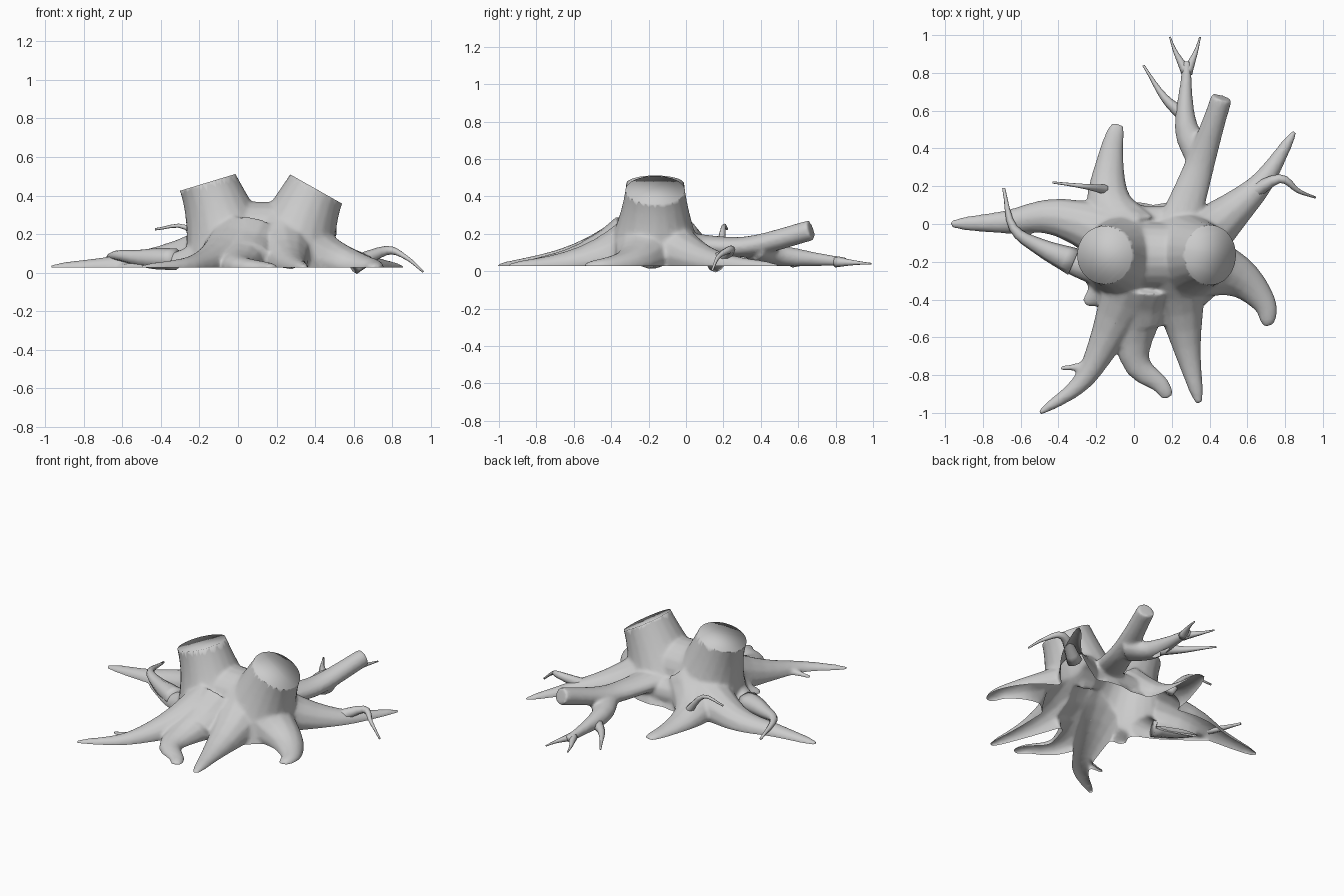
import bpy, bmesh, math
from mathutils import Vector

if "Cube" in bpy.data.objects:
    bpy.data.objects.remove(bpy.data.objects["Cube"])

Z = Vector((0, 0, 1))


def smooth_path(pts, n=4):
    """Catmull-Rom curve through the points; returns points and length fractions."""
    p = [Vector(q) for q in pts]
    p = [2 * p[0] - p[1]] + p + [2 * p[-1] - p[-2]]
    out = []
    for a, b, c, d in zip(p, p[1:], p[2:], p[3:]):
        for i in range(n):
            t = i / n
            out.append(b + (c - a) * t / 2 + (a - 2.5 * b + 2 * c - d / 2) * t ** 2
                       + (1.5 * (b - c) + (d - a) / 2) * t ** 3)
    out.append(p[-2])
    run = [0]
    for a, b in zip(out, out[1:]):
        run.append(run[-1] + (b - a).length)
    return out, [r / run[-1] for r in run]


def tube(bm, path, widths, heights, sides=12):
    """Closed tube with elliptical rings."""
    rings = []
    for i, p in enumerate(path):
        t = (path[min(i + 1, len(path) - 1)] - path[max(i - 1, 0)]).normalized()
        side = t.cross(Z).normalized()
        up = side.cross(t)
        angles = [2 * math.pi * k / sides for k in range(sides)]
        rings.append([bm.verts.new(p + side * widths[i] * math.cos(a) + up * heights[i] * math.sin(a))
                      for a in angles])
    for r, s in zip(rings, rings[1:]):
        for k in range(sides):
            j = (k + 1) % sides
            bm.faces.new((r[k], r[j], s[j], s[k]))
    bm.faces.new(rings[0][::-1])
    bm.faces.new(rings[-1])


def ground_root(bm, fat, *xy, tip=.015):
    """Root flaring high at the trunk and flattening out along the ground."""
    path, ts = smooth_path([(x, y, 0) for x, y in xy])
    for p, t in zip(path, ts):
        p.z = .025 + .12 * (1 - t) ** 3
    w = [.11 * (1 - t) ** 2 + fat * (1 - t) ** .5 for t in ts]
    tube(bm, path, [v + tip for v in w], [.95 * v + .015 for v in w])


def limb(bm, w0, w1, *pts, sides=12, tall=.056):
    """Tapered branch through free points."""
    path, ts = smooth_path(pts)
    w = [w1 + (w0 - w1) * (1 - t) ** 1.5 for t in ts]
    tube(bm, path, w, [min(v, tall) for v in w], sides)


def make_object(name, bm):
    bmesh.ops.recalc_face_normals(bm, faces=bm.faces)
    me = bpy.data.meshes.new(name)
    bm.to_mesh(me)
    bm.free()
    ob = bpy.data.objects.new(name, me)
    bpy.context.collection.objects.link(ob)
    return ob


def shade(ob):
    bpy.ops.object.select_all(action='DESELECT')
    ob.select_set(True)
    bpy.context.view_layer.objects.active = ob
    bpy.ops.object.shade_smooth_by_angle(angle=math.radians(120))


bm = bmesh.new()

# Two leaning trunks sharing one base: each flares downwards
for base_x, top_x in ((.0, -.2), (.22, .475)):
    path, ts = smooth_path([(base_x, -.18, -.05), (base_x * .75 + top_x * .25, -.17, .15),
                            (base_x * .4 + top_x * .6, -.165, .37), (top_x, -.165, .57)])
    w = [.15 + .19 * (1 - t) ** 2 for t in ts]
    tube(bm, path, w, [v * .97 for v in w], 20)

# Saddle between the trunks and the sloping mound in front
limb(bm, .185, .175, (-.1, -.17, .19), (.38, -.17, .19), sides=20, tall=.18)
limb(bm, .3, .17, (.05, -.15, .12), (.03, -.5, 0), sides=20, tall=.19)

# Ground roots, from inside the trunk out to the tip
ground_root(bm, .06, (0, -.1), (-.4, .035), (-.68, .01), (-.97, 0), tip=.02)
ground_root(bm, .035, (0, -.25), (-.3, -.21), (-.5, -.12), (-.62, -.05))
ground_root(bm, .07, (0, -.25), (-.26, -.42), tip=.025)
ground_root(bm, .05, (-.03, -.08), (-.135, .12), (-.12, .38), (-.085, .53), tip=.035)
ground_root(bm, .05, (.3, -.12), (.58, .12), (.7, .25), (.85, .49))
ground_root(bm, .07, (.3, -.2), (.55, -.28), (.69, -.42), (.71, -.54), tip=.028)
ground_root(bm, .055, (.22, -.25), (.28, -.65), (.345, -.95), tip=.02)
ground_root(bm, .05, (.05, -.3), (0, -.7), (.14, -.85), (.18, -.92), tip=.03)
ground_root(bm, .045, (0, -.3), (-.17, -.66), (-.29, -.85), (-.5, -1))

# Sawn-off back limb, its branch, a small front spur and the web behind the trunk
limb(bm, .12, .057, (.22, -.05, .16), (.31, .2, .13), (.37, .38, .14), (.465, .67, .22))
limb(bm, .095, .025, (.36, .36, .11), (.275, .52, .08), (.28, .86, .05))
limb(bm, .035, .014, (-.22, -.75, .04), (-.39, -.765, .03))
limb(bm, .1, .09, (-.1, 0, .1), (.38, .01, .09), tall=.1)
stump = make_object("stump", bm)

# Fuse and soften into one bark skin
rm = stump.modifiers.new("fuse", 'REMESH')
rm.mode = 'VOXEL'
rm.voxel_size = .01
sm = stump.modifiers.new("soften", 'SMOOTH')
sm.factor = .5
sm.iterations = 12
dec = stump.modifiers.new("thin", 'DECIMATE')
dec.ratio = .3
skin = bpy.data.meshes.new_from_object(stump.evaluated_get(bpy.context.evaluated_depsgraph_get()))
stump.modifiers.clear()

# Slanted saw cuts on top (capped) and an open underside
bm = bmesh.new()
bm.from_mesh(skin)
cuts = [((-.3, 0, .425), (-.29, 0, .957), True), ((.3, 0, .493), (.49, 0, .87), True),
        ((0, 0, .028), (0, 0, -1), False)]
for co, no, cap in cuts:
    cut = bmesh.ops.bisect_plane(bm, geom=bm.verts[:] + bm.edges[:] + bm.faces[:],
                                 plane_co=co, plane_no=no, clear_outer=True)
    if cap:
        edges = [e for e in cut['geom_cut'] if isinstance(e, bmesh.types.BMEdge)]
        bmesh.ops.holes_fill(bm, edges=edges, sides=0)
bm.to_mesh(stump.data)
bm.free()
shade(stump)


def rootlet(name, w0, w1, *pts):
    bm = bmesh.new()
    limb(bm, w0, w1, *pts, sides=8)
    shade(make_object(name, bm))


# Thin rootlets
rootlet("left_curl_rootlet", .075, .008, (-.32, -.2, .07), (-.5, -.12, .075), (-.64, -.02, .09), (-.69, .19, .06))
rootlet("back_left_rootlet", .03, .006, (-.13, .18, .08), (-.27, .2, .235), (-.43, .22, .225))
rootlet("back_side_rootlet", .04, .006, (.27, .57, .06), (.16, .67, .055), (.05, .84, .04))
rootlet("right_rootlet", .05, .006, (.6, .15, .04), (.77, .24, .115), (.87, .175, .08), (.96, .14, .005))
for name, tip_x in (("back_fork_left", .19), ("back_fork_right", .35)):
    rootlet(name, .03, .005, (.28, .8, .05), ((.28 + tip_x * 2) / 3, .91, .045), (tip_x, .99, .04))
